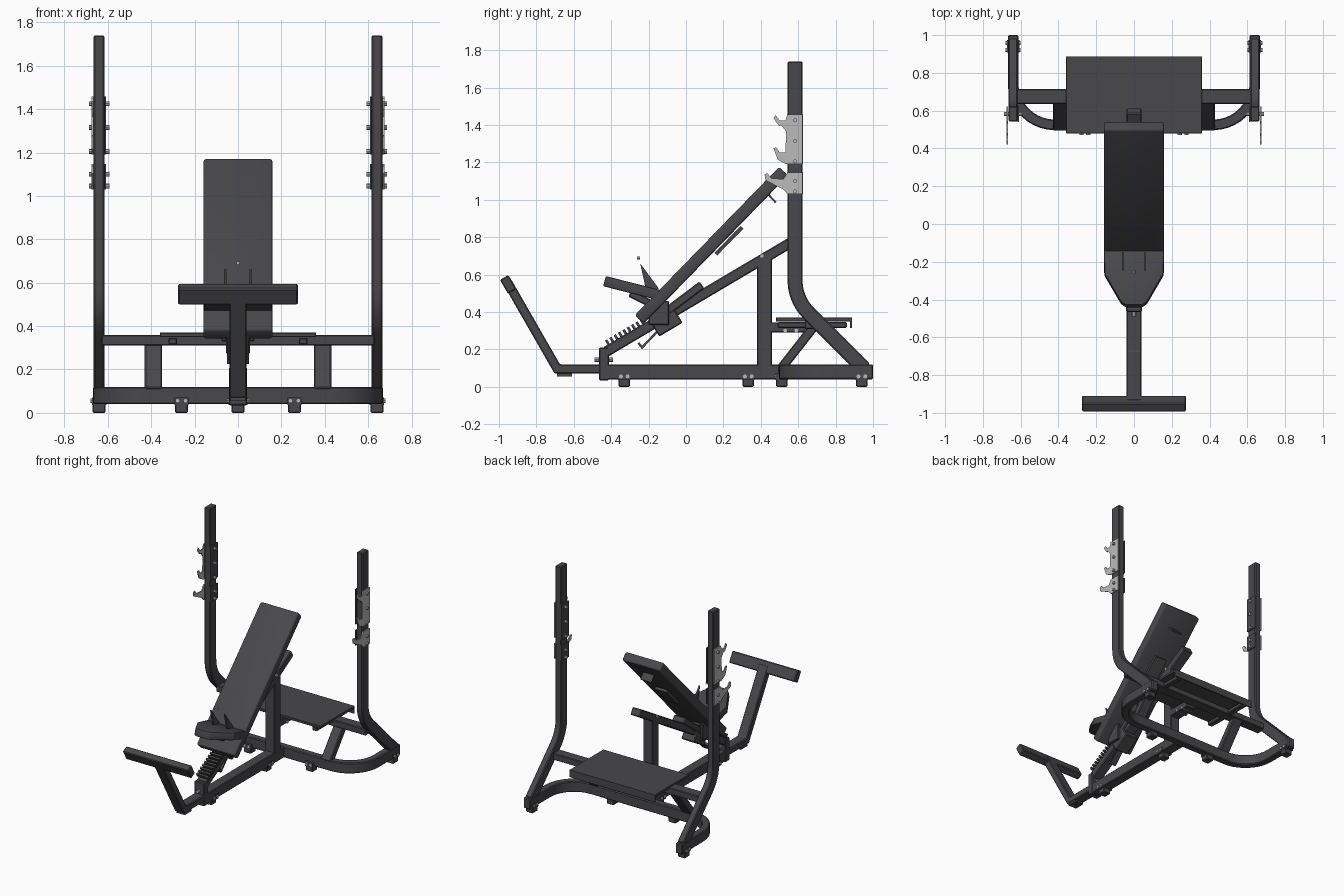
import bpy, bmesh
from math import sin, cos, radians, pi
from mathutils import Vector

cube = bpy.data.objects.get("Cube")
if cube:
    bpy.data.objects.remove(cube, do_unlink=True)

X, Y, Z = Vector((1, 0, 0)), Vector((0, 1, 0)), Vector((0, 0, 1))


def material(name, colour):
    m = bpy.data.materials.new(name)
    m.diffuse_color = (*colour, 1)
    m.use_nodes = True
    m.node_tree.nodes["Principled BSDF"].inputs["Base Color"].default_value = (*colour, 1)
    return m


DARK = material("charcoal", (0.065, 0.065, 0.071))
STEEL = material("light_steel", (0.5, 0.5, 0.5))


def finish(name, bm, mat, bevel=0.0, segments=1):
    """Bevel the hard edges, then turn the bmesh into an object."""
    bmesh.ops.recalc_face_normals(bm, faces=bm.faces)
    if bevel:
        hard = [e for e in bm.edges if e.calc_face_angle(0) > 0.6]
        bmesh.ops.bevel(bm, geom=hard, offset=bevel, segments=segments,
                        profile=0.5, affect='EDGES', clamp_overlap=True)
    mesh = bpy.data.meshes.new(name)
    bm.to_mesh(mesh)
    bm.free()
    mesh.materials.append(mat)
    ob = bpy.data.objects.new(name, mesh)
    bpy.context.collection.objects.link(ob)
    bpy.ops.object.select_all(action='DESELECT')
    ob.select_set(True)
    bpy.context.view_layer.objects.active = ob
    bpy.ops.object.shade_smooth_by_angle(angle=radians(25))
    return ob


def tube(name, path, normal, width, height, mat=DARK, bevel=0.006, segments=1):
    """Sweep a rectangle along a flat path; width runs along the plane normal."""
    path = [Vector(p) for p in path]
    bm = bmesh.new()
    rings = []
    for i, p in enumerate(path):
        a = (p - path[i - 1]).normalized() if i else None
        b = (path[i + 1] - p).normalized() if i < len(path) - 1 else None
        t = ((a or b) + (b or a)).normalized()
        side = normal.cross(t) / t.dot(a or b) * height / 2
        n = normal * width / 2
        rings.append([bm.verts.new(p + v) for v in (n + side, n - side, -n - side, side - n)])
    for r, s in zip(rings, rings[1:]):
        for k in range(4):
            bm.faces.new((r[k], r[k - 1], s[k - 1], s[k]))
    bm.faces.new(rings[0])
    bm.faces.new(rings[-1])
    return finish(name, bm, mat, bevel, segments)


def box(name, x, y, z, mat=DARK, bevel=0.005):
    """Box from its x, y and z ranges."""
    cx, cz = sum(x) / 2, sum(z) / 2
    return tube(name, [(cx, y[0], cz), (cx, y[1], cz)], X, x[1] - x[0], z[1] - z[0], mat, bevel)


def prism(name, outline, origin, u, v, depth, mat=DARK, bevel=0.0, segments=1):
    """Extrude a flat outline by depth along u x v."""
    bm = bmesh.new()
    f = bm.faces.new([bm.verts.new(Vector(origin) + u * a + v * b) for a, b in outline])
    ext = bmesh.ops.extrude_face_region(bm, geom=[f])["geom"]
    bmesh.ops.translate(bm, vec=u.cross(v) * depth,
                        verts=[g for g in ext if isinstance(g, bmesh.types.BMVert)])
    return finish(name, bm, mat, bevel, segments)


def bolt(name, centre, axis, length=0.02, radius=0.011):
    u = Y if axis is X else X
    v = axis.cross(u)
    ring = [(radius * cos(k * pi / 4), radius * sin(k * pi / 4)) for k in range(8)]
    prism(name, ring, Vector(centre) - axis * length / 2, u, v, length, STEEL)


def arc(cx, cy, r, start, end, steps=10):
    angles = [radians(start + (end - start) * i / steps) for i in range(steps + 1)]
    return [(cx + r * cos(a), cy + r * sin(a)) for a in angles]


# Curved base rail, from one rear foot round to the other
half = [(0.64, 1.0)] + arc(0.42, 0.745, 0.22, 0, -90)
rail = half + [(-x, y) for x, y in reversed(half)]
tube("base_rail", [(x, y, 0.08) for x, y in rail], Z, 0.08, 0.056)

# Uprights, each with a bend and a slanted lower leg
HOOKS = {
    "double_hook": [(.543, 1.457), (.623, 1.457), (.623, 1.19), (.535, 1.19), (.49, 1.215),
                    (.468, 1.276), (.484, 1.28), (.5, 1.254), (.532, 1.254), (.535, 1.366),
                    (.51, 1.398), (.495, 1.398), (.468, 1.436), (.479, 1.452), (.5, 1.425),
                    (.532, 1.425)],
    "single_hook": [(.543, 1.147), (.623, 1.147), (.623, 1.03), (.543, 1.03), (.52, 1.056),
                    (.425, 1.104), (.42, 1.136), (.436, 1.142), (.457, 1.115), (.52, 1.11)],
}
for label, s in (("left", 1), ("right", -1)):
    x = 0.64 * s
    path = [(0.583, 1.74)] + arc(0.833, 0.57, 0.25, 180, 225) + [(0.955, 0.095)]
    tube(label + "_upright", [(x, y, z) for y, z in path], X, 0.05, 0.08)
    # Bar hooks outside, backing plates inside
    for hook, outline in HOOKS.items():
        prism(f"{label}_{hook}", outline, (s * 0.67 - 0.004, 0, 0), Y, Z, 0.008, STEEL)
    for z0, z1 in ((1.19, 1.457), (1.03, 1.147)):
        box(label + "_backing_plate", (s * 0.612 - 0.004, s * 0.612 + 0.004),
            (0.54, 0.626), (z0, z1), bevel=0)
    for z in (1.425, 1.315, 1.205, 1.1, 1.045):
        bolt(label + "_hook_bolt", (x, 0.583, z), X, 0.095)
    # Slanted struts from the base rail to the cross beam
    tube(label + "_strut", [(0.39 * s, 0.51, 0.1), (0.39 * s, 0.69, 0.33)], X, 0.08, 0.05)
    box(label + "_platform_rail", (0.3 * s - 0.02, 0.3 * s + 0.02), (0.49, 0.86), (0.315, 0.346))
    # Rear and middle feet
    for fx, fy in ((x, 0.94), (0.26 * s, 0.512)):
        box(label + "_foot", (fx - 0.03, fx + 0.03), (fy - 0.03, fy + 0.03), (0, 0.045))
        box(label + "_foot_bracket", (fx - 0.033, fx + 0.033), (fy - 0.033, fy + 0.033),
            (0.036, 0.07), bevel=0)
    for d in (-0.018, 0.018):
        bolt(label + "_foot_bolt", (x, 0.94 + d, 0.056), X, 0.08)
        bolt(label + "_foot_bolt", (0.26 * s + d, 0.512, 0.056), Y, 0.08)

# Cross beam and spotter platform
box("cross_beam", (-0.63, 0.63), (0.635, 0.715), (0.31, 0.36))
box("platform", (-0.36, 0.36), (0.48, 0.885), (0.35, 0.37), bevel=0.003)
box("platform_rear_lip", (-0.36, 0.36), (0.878, 0.887), (0.315, 0.37), bevel=0)
box("platform_link", (-0.04, 0.04), (0.45, 0.64), (0.29, 0.345))
for y in (0.53, 0.59):
    bolt("link_bolt", (0, y, 0.3), X, 0.095)

# Central frame
box("centre_beam", (-0.04, 0.04), (-0.45, 0.5), (0.04, 0.12))
box("centre_post", (-0.04, 0.04), (0.38, 0.46), (0.11, 0.69))
box("front_post", (-0.042, 0.042), (-0.465, -0.413), (0.035, 0.21))
tube("incline_beam", [(0, -0.43, 0.186), (0, 0.6, 0.795)], X, 0.08, 0.056)
bolt("front_pin", (0, -0.44, 0.145), Y, 0.1)
bolt("post_pin", (0, 0.405, 0.7), X, 0.09)
for y in (-0.33, 0.333):
    box("centre_foot", (-0.03, 0.03), (y - 0.03, y + 0.03), (0, 0.045))
    box("centre_foot_bracket", (-0.043, 0.043), (y - 0.033, y + 0.033), (0.036, 0.07), bevel=0)
    for d in (-0.018, 0.018):
        bolt("centre_foot_bolt", (0, y + d, 0.056), X, 0.1)

# Adjustment ladder along the lower end of the beam
ALONG = Vector((0, 0.861, 0.509))
ACROSS = Vector((0, -0.509, 0.861))
for i in range(9):
    p = Vector((0, -0.4, 0.204)) + ALONG * (0.027 * i) + ACROSS * 0.028
    tube("ladder_tooth", [p, p + ACROSS * 0.026], X, 0.1, 0.014, bevel=0)

# Foot brace at the front
tube("brace_arm", [(0, -0.44, 0.095), (0, -0.688, 0.095), (0, -0.955, 0.56)], X, 0.08, 0.05)
tube("brace_bar", [(0, -0.929, 0.51), (0, -0.972, 0.585)], X, 0.552, 0.052)
box("brace_skid", (-0.035, 0.035), (-0.69, -0.61), (0.055, 0.075), bevel=0)

# Backrest pad and the hardware behind it
tube("backrest", [(0, -0.25, 0.36), (0, 0.522, 1.153)], X, 0.32, 0.066, bevel=0.014, segments=3)
tube("backrest_support", [(0, -0.16, 0.36), (0, 0.085, 0.545)], X, 0.1, 0.045)
tube("backrest_plate", [(0, 0.16, 0.71), (0, 0.3, 0.853)], X, 0.1, 0.02, bevel=0)
tube("backrest_lever", [(0, 0.43, 1.04), (0, 0.48, 0.985)], X, 0.09, 0.01, bevel=0)

# Carriage, side cheeks and locking handle
tube("carriage", [(0, -0.165, 0.305), (0, -0.04, 0.379)], X, 0.11, 0.085)
for s in (-1, 1):
    prism("seat_cheek", [(-0.245, 0.66), (-0.145, 0.525), (-0.21, 0.5)],
          (0.058 * s - 0.006, 0, 0), Y, Z, 0.012)
    box("carriage_side", (0.065 * s - 0.012, 0.065 * s + 0.012), (-0.2, -0.09), (0.33, 0.46))
tube("lock_handle", [(0, -0.14, 0.31), (0, -0.235, 0.21), (0, -0.255, 0.235)], X, 0.05, 0.012, bevel=0)
bolt("seat_knob", (0, -0.255, 0.69), Y, 0.016, 0.008)

# Tapered seat, tilted with its front edge raised
BACK = Vector((0, 0.969, -0.247))
UP = X.cross(BACK)
seat = [(-0.16, 0.3), (-0.155, 0.17), (-0.07, 0.02), (-0.045, 0)]
prism("seat", seat + [(-a, b) for a, b in reversed(seat)], (0, -0.443, 0.538),
      X, BACK, 0.056, bevel=0.008, segments=2)
tube("seat_bracket", [(0, -0.3, 0.5), (0, -0.12, 0.41)], X, 0.08, 0.04)
